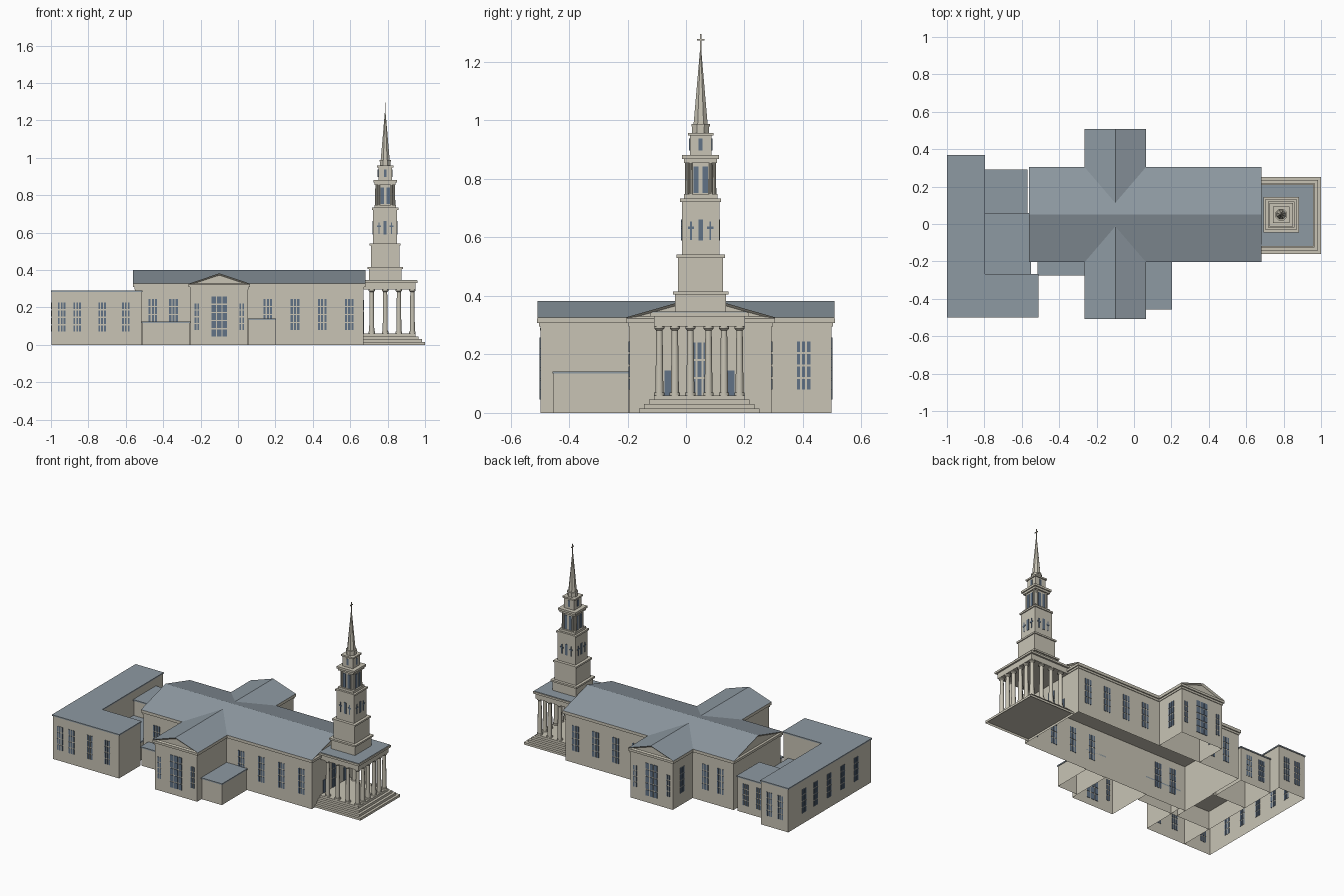
import bpy, bmesh, math
from mathutils import Matrix, Vector

cube = bpy.data.objects.get("Cube")
if cube:
    bpy.data.objects.remove(cube, do_unlink=True)


def material(name, rgb):
    mat = bpy.data.materials.new(name)
    mat.use_nodes = True
    color = (*rgb, 1)
    mat.diffuse_color = color
    mat.node_tree.nodes["Principled BSDF"].inputs["Base Color"].default_value = color
    return mat


STONE = material("pale stone", (.58, .55, .46))
ROOF = material("slate roof", (.27, .32, .36))
GLASS = material("blue glass", (.12, .17, .24))


def finish(name, bm, *mats):
    mesh = bpy.data.meshes.new(name)
    bm.to_mesh(mesh)
    bm.free()
    for mat in mats:
        mesh.materials.append(mat)
    obj = bpy.data.objects.new(name, mesh)
    bpy.context.collection.objects.link(obj)
    return obj


def add_box(bm, x, y, z):
    """Add a box given by three (low, high) ranges."""
    size = [b - a for a, b in (x, y, z)]
    centre = [(a + b) / 2 for a, b in (x, y, z)]
    place = Matrix.Translation(centre) @ Matrix.Diagonal((*size, 1))
    return bmesh.ops.create_cube(bm, size=1, matrix=place)["verts"]


def box(name, x, y, z, mat=STONE, hollow=False):
    bm = bmesh.new()
    add_box(bm, x, y, z)
    if hollow:
        bm.normal_update()
        floor = [f for f in bm.faces if f.normal.z < -.9]
        bmesh.ops.delete(bm, geom=floor, context="FACES")
    return finish(name, bm, mat)


def grow(span, d):
    return span[0] - d, span[1] + d


def around(c, half):
    return c - half, c + half


def flat_block(name, x, y, top):
    """Open-bottomed block with a thin flat roof."""
    box(name + "_walls", x, y, (0, top - .008), hollow=True)
    box(name + "_roof", grow(x, .004), grow(y, .004), (top - .008, top), ROOF)


def cornice(name, x, y):
    for i, (low, high, out) in enumerate([(.295, .308, .004), (.308, .323, .011)]):
        box(f"{name}_cornice_{i}", grow(x, out), grow(y, out), (low, high))


def gable_roof(name, length, half, base, ridge, place):
    """Ridge along local x; the gable ends are recessed pediments."""
    bm = bmesh.new()
    ends = []
    for x in length:
        ends.append([bm.verts.new((x, y, z)) for y, z in
                     ((-half, base), (half, base), (half, base + .005), (0, ridge), (-half, base + .005))])
    bm.faces.new(ends[0][::-1])
    bm.faces.new(ends[1])
    for i in range(5):
        j = (i + 1) % 5
        bm.faces.new((ends[0][i], ends[0][j], ends[1][j], ends[1][i]))
    bmesh.ops.recalc_face_normals(bm, faces=bm.faces)
    for f in bm.faces:
        f.material_index = int(f.normal.z > .1)
    gables = [f for f in bm.faces if abs(f.normal.x) > .9]
    bmesh.ops.inset_individual(bm, faces=gables, thickness=.01, depth=-.01)
    bm.transform(place)
    finish(name, bm, STONE, ROOF)


# Nave and transept
AXIS, CROSS = .05, -.1
nave_x, nave_y = (-.55, .67), around(AXIS, .243)
wing_x = around(CROSS, .153)
box("nave_walls", nave_x, nave_y, (0, .3), hollow=True)
cornice("nave", nave_x, nave_y)
gable_roof("nave_roof", grow(nave_x, .011), .254, .322, .4, Matrix.Translation((0, AXIS, 0)))
for name, y in (("south", (-.498, nave_y[0])), ("north", (nave_y[1], .498))):
    box(name + "_transept_walls", wing_x, y, (0, .3), hollow=True)
cornice("transept", wing_x, (-.498, .498))
turn = Matrix.Translation((CROSS, 0, 0)) @ Matrix.Rotation(math.pi / 2, 4, "Z")
gable_roof("transept_roof", (-.508, .508), .164, .322, .382, turn)

# Flat-roofed annexes
flat_block("west_wing", (-.996, -.8), (-.496, .364), .29)
flat_block("south_wing", (-.8, -.515), (-.496, -.272), .29)
flat_block("north_link", (-.796, -.574), (.06, .288), .23)
flat_block("courtyard_block", (-.796, -.555), (-.268, .056), .125)
flat_block("south_lean_to", (-.511, -.257), (-.272, -.197), .125)
flat_block("side_porch", (.057, .2), (-.453, -.197), .142)

# Entrance portico
PORCH = .046
for i in range(4):
    box(f"step_{i}", (.67, 1 - .017 * i), around(PORCH, .206 - .017 * i),
        (.015 * i, .015 * i + .015), hollow=True)
box("entablature", (.672, .95), around(PORCH, .155), (.295, .33))
box("portico_cornice", (.672, .961), around(PORCH, .167), (.33, .343))
box("portico_roof", (.672, .957), around(PORCH, .163), (.343, .346), ROOF)


def lathe(bm, x, y, rings, sides):
    """Stack of tapered rings, each (z, radius)."""
    for (z0, r0), (z1, r1) in zip(rings, rings[1:]):
        if z1 > z0:
            bmesh.ops.create_cone(bm, cap_ends=True, segments=sides, radius1=r0, radius2=r1, depth=z1 - z0,
                                  matrix=Matrix.Translation((x, y, (z0 + z1) / 2))
                                  @ Matrix.Rotation(math.pi / sides, 4, "Z"))


bm = bmesh.new()
shaft = [(.06, .018), (.07, .018), (.07, .014), (.282, .011), (.288, .017), (.296, .017)]
spots = [(.932, side * off) for side in (-1, 1) for off in (.031, .084, .137)]
spots += [(x, side * .137) for side in (-1, 1) for x in (.715, .787, .86)]
for x, off in spots:
    lathe(bm, x, PORCH + off, shaft, 16)
columns = finish("portico_columns", bm, STONE)

# Tower stages, each (bottom, top, half width)
TX, TY = .787, .05
stages = [(.343, .405, .087), (.405, .416, .095), (.416, .53, .077), (.53, .541, .083),
          (.541, .722, .064), (.722, .733, .07), (.733, .748, .057), (.855, .868, .056),
          (.868, .882, .063), (.882, .948, .037), (.948, .958, .044)]
for i, (low, high, half) in enumerate(stages):
    box(f"tower_stage_{i}", around(TX, half), around(TY, half), (low, high))

# Belfry with chamfered core and corner columns
bm = bmesh.new()
add_box(bm, around(TX, .046), around(TY, .046), (.745, .858))
uprights = [e for e in bm.edges if abs(e.verts[0].co.z - e.verts[1].co.z) > .05]
bmesh.ops.bevel(bm, geom=uprights, offset=.014, segments=1, affect="EDGES")
finish("belfry_core", bm, STONE)
bm = bmesh.new()
for sx in (-1, 1):
    for sy in (-1, 1):
        for dx, dy in ((.047, .034), (.034, .047)):
            lathe(bm, TX + sx * dx, TY + sy * dy, [(.745, .007), (.858, .006)], 10)
belfry_columns = finish("belfry_columns", bm, STONE)
for obj in (columns, belfry_columns):
    bpy.ops.object.select_all(action="DESELECT")
    obj.select_set(True)
    bpy.context.view_layer.objects.active = obj
    bpy.ops.object.shade_smooth_by_angle()

# Spire and its finial
bm = bmesh.new()
lathe(bm, TX, TY, [(.958, .031), (.98, .031), (.98, .034), (.988, .034), (.988, .026), (1.245, .002)], 8)
finish("spire", bm, STONE)
bm = bmesh.new()
add_box(bm, around(TX, .002), around(TY, .0025), (1.235, 1.295))
add_box(bm, around(TX, .002), around(TY, .013), (1.273, 1.279))
finish("finial", bm, STONE)

# Glazing: thin plates on the walls
glass = bmesh.new()


def plate(axis, wall, u, z):
    across = around(wall, .003)
    add_box(glass, *((across, u, z) if axis == "x" else (u, across, z)))


def window(axis, wall, centre, width=.046, z=(.08, .245), cols=3, rows=4, bar=.006):
    pw = (width + bar) / cols
    ph = (z[1] - z[0] + bar) / rows
    for c in range(cols):
        for r in range(rows):
            u, v = centre - width / 2 + c * pw, z[0] + r * ph
            plate(axis, wall, (u, u + pw - bar), (v, v + ph - bar))


for wall in nave_y:
    for x in (-.455, -.345, .16, .305, .45, .595):
        window("y", wall, x)
for wall in (-.498, .498):
    window("y", wall, CROSS, .084, (.045, .258), rows=5)
    for side in (-1, 1):
        window("y", wall, CROSS + side * .12, .024, (.08, .22), cols=2)
for wall in wing_x:
    window("x", wall, .402)
low = (.07, .225)
for x in (-.943, -.86, -.727, -.6):
    window("y", -.496, x, .04, low)
for x in (-.94, -.86):
    window("y", .364, x, .04, low)
for x in (-.73, -.635):
    window("y", .288, x, .04, (.05, .19))
for y in (.2, .08, -.06, -.2, -.34):
    window("x", -.996, y, .04, low)

# Entrance doors
window("x", nave_x[1], PORCH, .056, (.06, .24), rows=3)
for side in (-1, 1):
    window("x", nave_x[1], PORCH + side * .105, .03, (.06, .145), cols=1, rows=1)

# Tower openings on all four sides
for side in (-1, 1):
    for axis, mid, other in (("x", TX, TY), ("y", TY, TX)):
        wall = mid + side * .064
        plate(axis, wall, around(other, .008), (.59, .662))
        for s in (-1, 1):
            c = other + s * .033
            plate(axis, wall, around(c, .003), (.592, .655))
            plate(axis, wall, around(c, .011), (.629, .637))
            plate(axis, mid + side * .046, around(other + s * .016, .009), (.752, .842))
        plate(axis, mid + side * .037, around(other, .007), (.897, .938))
finish("window_panes", glass, GLASS)
